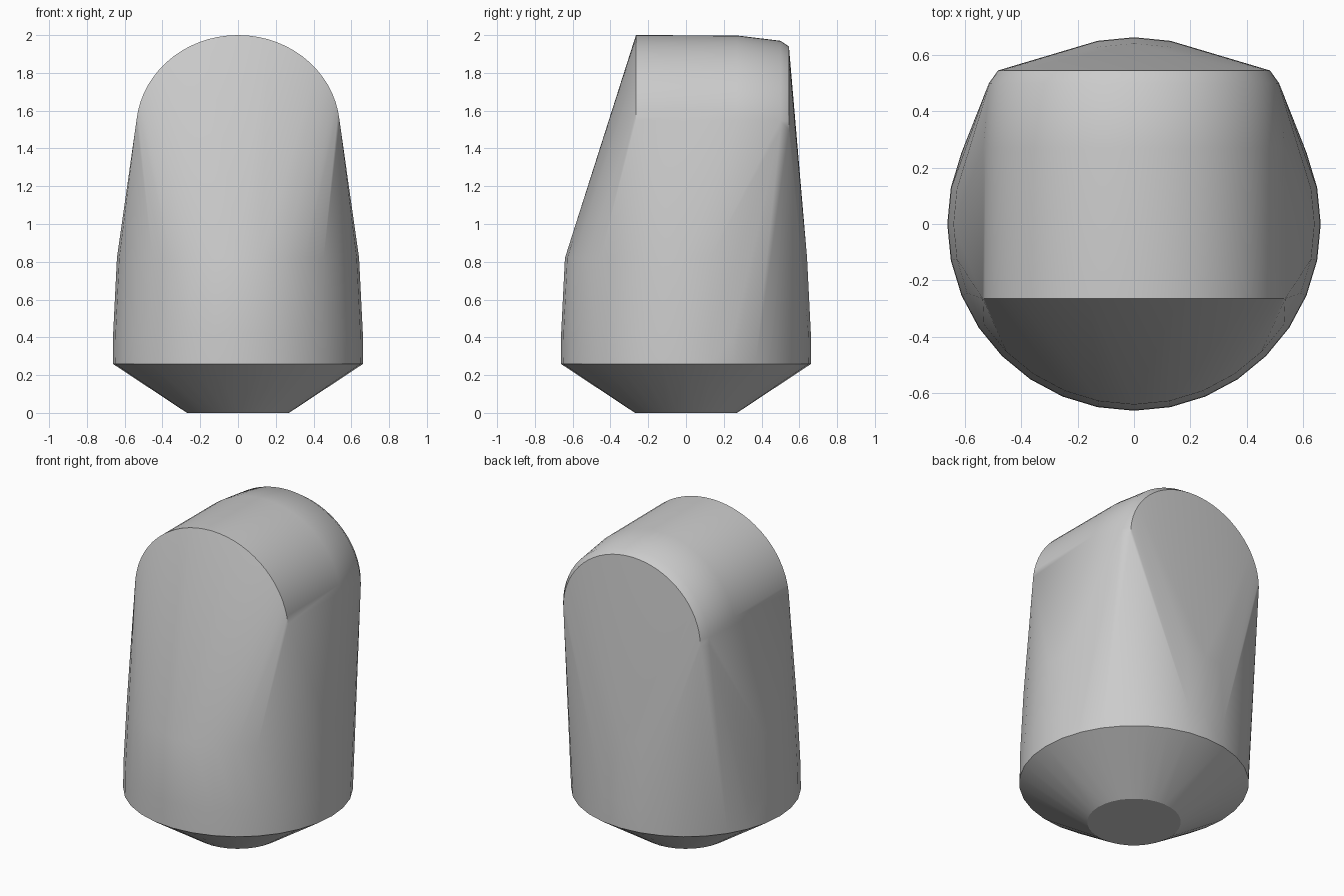
import bpy
import bmesh
from math import sin, cos, pi, radians

cube = bpy.data.objects.get("Cube")
if cube:
    bpy.data.objects.remove(cube, do_unlink=True)

grey = bpy.data.materials.new("plain grey")
grey.use_nodes = True
grey.diffuse_color = (0.6, 0.6, 0.6, 1)
grey.node_tree.nodes["Principled BSDF"].inputs["Base Color"].default_value = (0.6, 0.6, 0.6, 1)

SIDES = 32
SPRING = 1.5  # height where the arches begin


def ring(bm, radius, z):
    """Round cross-section of the lower body."""
    for i in range(SIDES):
        a = 2 * pi * i / SIDES
        bm.verts.new((radius * cos(a), radius * sin(a), z))


def arch(bm, y, half_width, top):
    """Upright round-topped section of the upper body."""
    for i in range(SIDES + 1):
        a = pi * i / SIDES
        bm.verts.new((half_width * cos(a), y, SPRING + (top - SPRING) * sin(a)))


bm = bmesh.new()

# Tapered foot and round body
for radius, z in ((0.27, 0), (0.663, 0.26), (0.661, 0.42), (0.641, 0.82)):
    ring(bm, radius, z)

# Barrel-shaped top, rounded in towards its back edge
for y, half_width, top in ((-0.265, 0.54, 2.0), (0.27, 0.538, 1.998),
                           (0.5, 0.515, 1.97), (0.545, 0.483, 1.94)):
    arch(bm, y, half_width, top)

# Stretch one skin over all the sections
hull = bmesh.ops.convex_hull(bm, input=bm.verts[:])
loose = {v for v in hull["geom_interior"] if isinstance(v, bmesh.types.BMVert)}
loose |= {v for v in bm.verts if not v.link_faces}
bmesh.ops.delete(bm, geom=list(loose), context="VERTS")
bmesh.ops.dissolve_limit(bm, angle_limit=radians(0.2), verts=bm.verts[:], edges=bm.edges[:])
bmesh.ops.recalc_face_normals(bm, faces=bm.faces[:])

mesh = bpy.data.meshes.new("body")
bm.to_mesh(mesh)
bm.free()
mesh.materials.append(grey)
body = bpy.data.objects.new("body", mesh)
bpy.context.collection.objects.link(body)

bpy.ops.object.select_all(action="DESELECT")
body.select_set(True)
bpy.context.view_layer.objects.active = body
bpy.ops.object.shade_smooth_by_angle(angle=radians(30))
